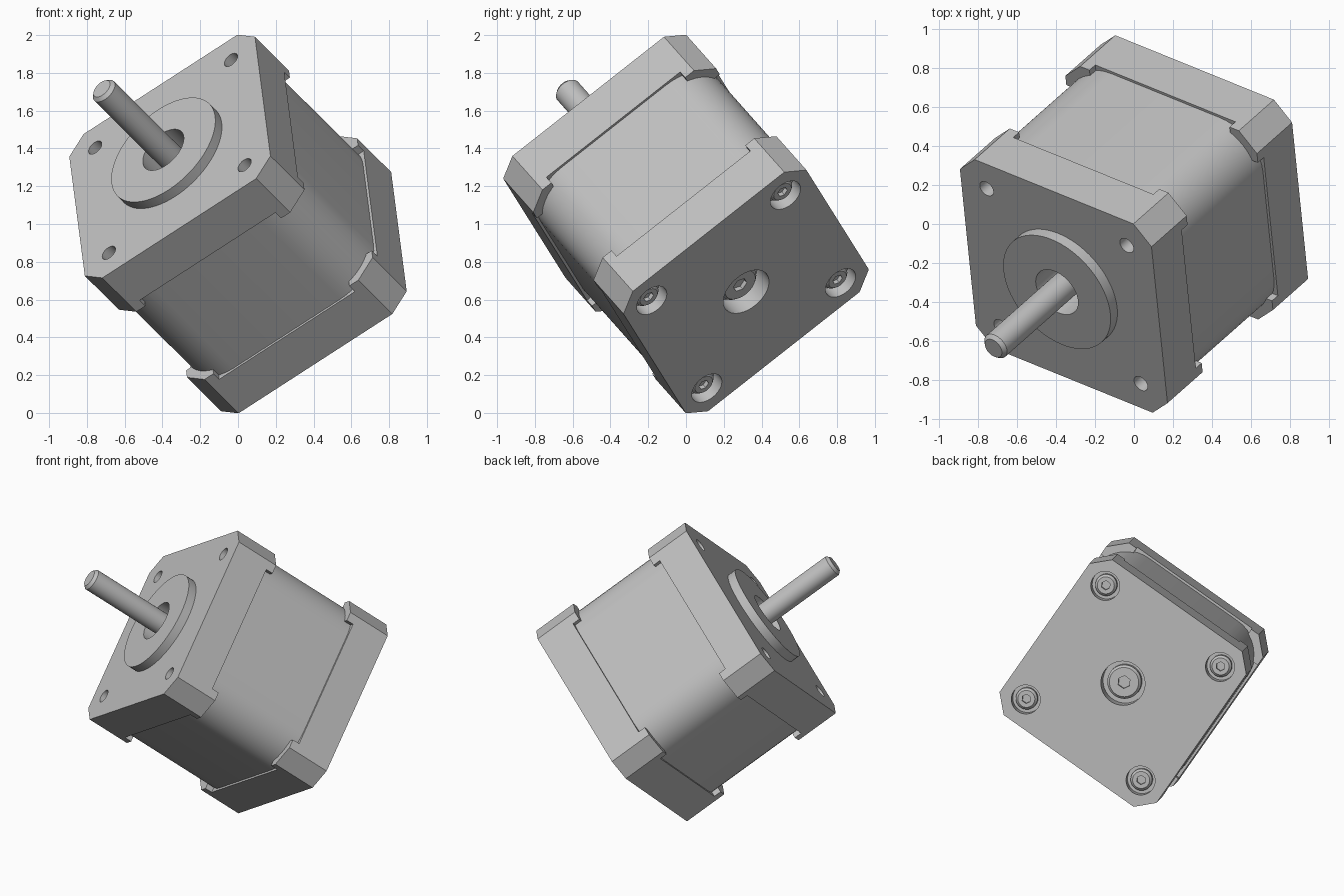
import bpy, bmesh, math
from mathutils import Matrix, Vector

if "Cube" in bpy.data.objects:
    bpy.data.objects.remove(bpy.data.objects["Cube"], do_unlink=True)

# Main dimensions, in the motor's own frame (shaft along local +z)
HALF, CHAMFER, END = 0.618, 0.106, 0.60
CAP, EAR, EAR_SIDE = 0.25, 0.30, 0.166
INSET, ROUND, HOLE = 0.015, 0.25, 0.452
CORNERS = [(x, y) for x in (-HOLE, HOLE) for y in (-HOLE, HOLE)]

metal = bpy.data.materials.new("grey metal")
metal.use_nodes = True
GREY = (0.52, 0.52, 0.52, 1)
metal.diffuse_color = GREY
metal.node_tree.nodes["Principled BSDF"].inputs["Base Color"].default_value = GREY
parts = []


def finish(name, bm, part=True):
    bmesh.ops.recalc_face_normals(bm, faces=bm.faces)
    mesh = bpy.data.meshes.new(name)
    bm.to_mesh(mesh)
    bm.free()
    obj = bpy.data.objects.new(name, mesh)
    bpy.context.collection.objects.link(obj)
    mesh.materials.append(metal)
    obj.hide_render = not part
    if part:
        parts.append(obj)
    return obj


def prism(name, points, z0, z1, part=True):
    bm = bmesh.new()
    face = bm.faces.new([bm.verts.new((x, y, z0)) for x, y in points])
    out = bmesh.ops.extrude_face_region(bm, geom=[face])
    tops = [g for g in out["geom"] if isinstance(g, bmesh.types.BMVert)]
    bmesh.ops.translate(bm, verts=tops, vec=(0, 0, z1 - z0))
    return finish(name, bm, part)


def circle(r, n=40, cx=0, cy=0):
    return [(cx + r * math.cos(i * math.tau / n), cy + r * math.sin(i * math.tau / n))
            for i in range(n)]


def lathe(name, profile, cx=0, cy=0, steps=48):
    bm = bmesh.new()
    verts = [bm.verts.new((r, 0, z)) for r, z in profile]
    edges = [bm.edges.new(pair) for pair in zip(verts, verts[1:])]
    bmesh.ops.spin(bm, geom=verts + edges, cent=(0, 0, 0), axis=(0, 0, 1),
                   angle=math.tau, steps=steps)
    bmesh.ops.remove_doubles(bm, verts=bm.verts, dist=0.0002)
    bmesh.ops.translate(bm, verts=bm.verts, vec=(cx, cy, 0))
    return finish(name, bm)


def cut(obj, cutter):
    mod = obj.modifiers.new("cut", "BOOLEAN")
    mod.operation, mod.solver, mod.object = "DIFFERENCE", "EXACT", cutter
    bpy.context.view_layer.objects.active = obj
    bpy.ops.object.modifier_apply(modifier=mod.name)
    bpy.data.objects.remove(cutter, do_unlink=True)


def drill(obj, r, s, depth, cx=0, cy=0, n=40, top=END + 0.1):
    cut(obj, prism("drill", circle(r, n, cx, cy), s * top, s * (END - depth), False))


def end_cap(name, s):
    # Chamfered square, with a cross cut away so that the four ears remain
    a, b = HALF, HALF - CHAMFER
    octagon = [(a, -b), (a, b), (b, a), (-b, a), (-a, b), (-a, -b), (-b, -a), (b, -a)]
    cap = prism(name, octagon, s * END, s * (END - EAR))
    e, f = HALF - EAR_SIDE, HALF + 0.1
    cross = [(f, -e), (f, e), (e, e), (e, f), (-e, f), (-e, e),
             (-f, e), (-f, -e), (-e, -e), (-e, -f), (e, -f), (e, -e)]
    cut(cap, prism("cross", cross, s * (END - CAP), s * (END - EAR - 0.1), False))
    return cap


# Laminated body with rounded corners
half = HALF - INSET
outline = []
for k in range(4):
    mid = Vector((half - ROUND, half - ROUND))
    for i in range(11):
        t = math.pi / 2 * i / 10
        p = mid + ROUND * Vector((math.cos(t), math.sin(t)))
        outline.append(tuple(Matrix.Rotation(k * math.pi / 2, 2) @ p))
prism("body", outline, -END + CAP - 0.04, END - CAP + 0.04)

# Front cap with mounting holes, and the raised pilot ring around the shaft
front_cap = end_cap("front_cap", 1)
drill(front_cap, 0.14, 1, 0.16)
for x, y in CORNERS:
    drill(front_cap, 0.044, 1, 0.15, x, y, 24)
lathe("pilot_ring", [(0.136, END - 0.16), (0.136, END + 0.058),
                     (0.345, END + 0.058), (0.345, END)], steps=72)

# Shaft with chamfered tip
tip = END + 0.60
lathe("shaft", [(0, END - 0.2), (0.073, END - 0.2), (0.073, tip - 0.02),
                (0.055, tip), (0, tip)])

# Back cap with screw recesses and a central recess
back_cap = end_cap("back_cap", -1)
drill(back_cap, 0.143, -1, 0.12)
for x, y in CORNERS:
    drill(back_cap, 0.094, -1, 0.08, x, y)


def screw(name, r, sink, floor, socket, cx=0, cy=0):
    z = -END + sink
    head = lathe(name, [(0, -END + floor), (r, -END + floor), (r, z + 0.015),
                        (r - 0.015, z), (0, z)], cx, cy)
    drill(head, socket, -1, sink + 0.025, cx, cy, 6)


screw("rear_hub", 0.11, 0.06, 0.13, 0.042)
for i, (x, y) in enumerate(CORNERS):
    screw(f"rear_screw_{i + 1}", 0.07, 0.03, 0.09, 0.03, x, y)

# Tilt the whole motor into place
axis = Vector((-0.601, -0.531, 0.597)).normalized()
side = Vector((0.796, -0.322, 0.513))
side = (side - axis * side.dot(axis)).normalized()
up = axis.cross(side)
place = Matrix.Translation((0, 0, 1)) @ Matrix((side, up, axis)).transposed().to_4x4()
bpy.ops.object.select_all(action="DESELECT")
for obj in parts:
    obj.data.transform(place)
    obj.select_set(True)
bpy.context.view_layer.objects.active = parts[0]
bpy.ops.object.shade_smooth_by_angle(angle=math.radians(30))
